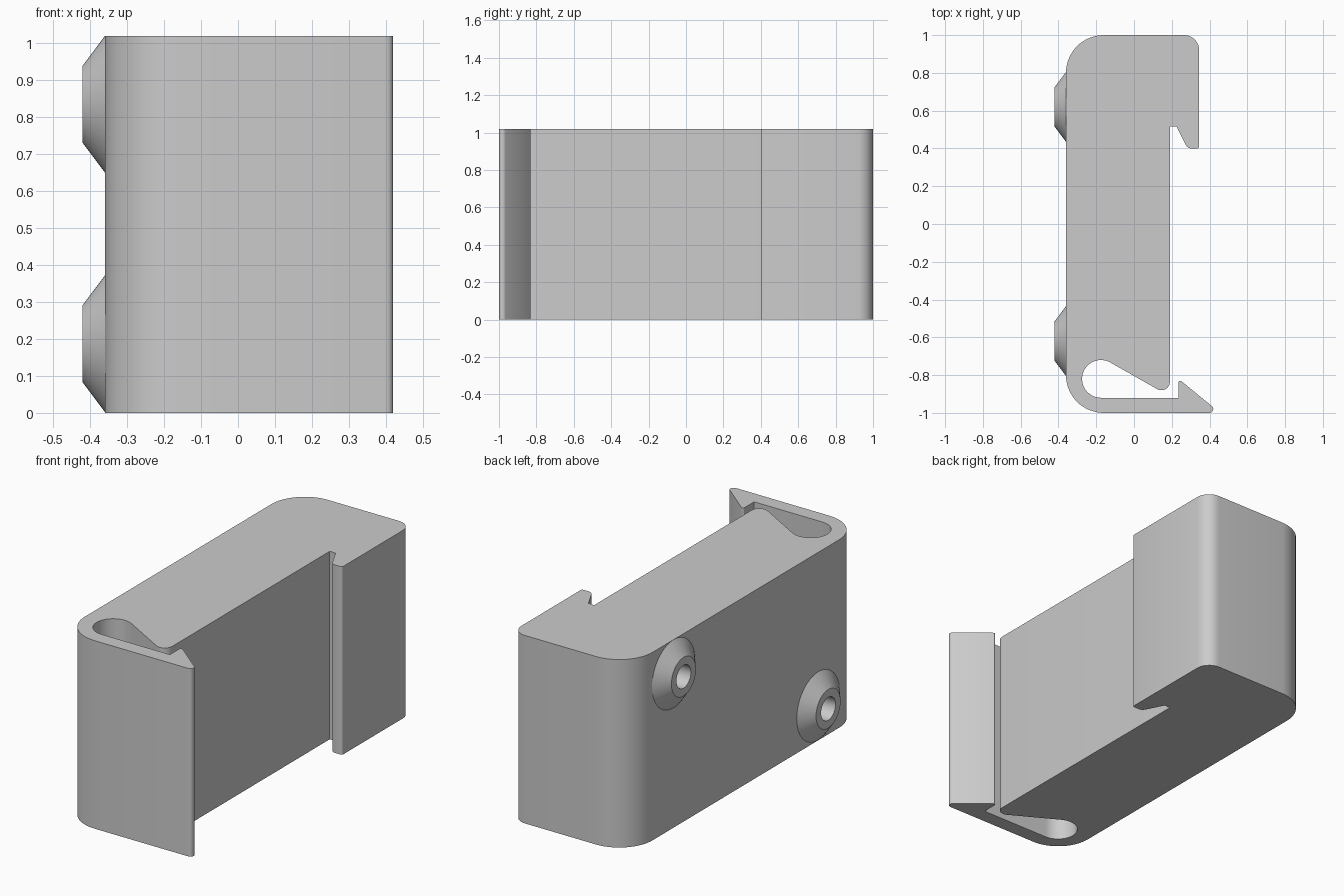
import bpy, bmesh, math
from mathutils import Matrix, Vector

if "Cube" in bpy.data.objects:
    bpy.data.objects.remove(bpy.data.objects["Cube"], do_unlink=True)

HEIGHT = 1.02

grey = bpy.data.materials.new("plain grey")
grey.use_nodes = True
grey.diffuse_color = (0.6, 0.6, 0.6, 1)
grey.node_tree.nodes["Principled BSDF"].inputs["Base Color"].default_value = grey.diffuse_color


def arc(cx, cy, r, start, end, steps):
    """Points along an arc, angles in degrees."""
    angles = [math.radians(start + (end - start) * i / steps) for i in range(steps + 1)]
    return [(cx + r * math.cos(a), cy + r * math.sin(a)) for a in angles]


def add_object(name, bm):
    bmesh.ops.recalc_face_normals(bm, faces=bm.faces)
    mesh = bpy.data.meshes.new(name)
    bm.to_mesh(mesh)
    bm.free()
    mesh.materials.append(grey)
    obj = bpy.data.objects.new(name, mesh)
    bpy.context.collection.objects.link(obj)
    return obj


def cone_along_x(name, x0, x1, r0, r1, y, z):
    bm = bmesh.new()
    place = Matrix.Translation(((x0 + x1) / 2, y, z)) @ Matrix.Rotation(math.pi / 2, 4, "Y")
    bmesh.ops.create_cone(bm, cap_ends=True, segments=48, radius1=r0, radius2=r1,
                          depth=x1 - x0, matrix=place)
    return add_object(name, bm)


def smooth(obj):
    bpy.ops.object.select_all(action="DESELECT")
    obj.select_set(True)
    bpy.context.view_layer.objects.active = obj
    bpy.ops.object.shade_smooth_by_angle(angle=math.radians(25))


# Clip profile, clockwise from the back wall
profile = (
    arc(-0.16, 0.8, 0.2, 180, 90, 16)              # outer rear corner
    + arc(0.265, 0.92, 0.08, 90, 0, 10)            # hook corner
    + arc(0.335, 0.41, 0.01, 0, -90, 3)            # hook tip
    + arc(0.305, 0.435, 0.035, -90, -155, 6)
    + [(0.225, 0.515), (0.19, 0.515)]              # hook notch
    + arc(0.145, -0.835, 0.045, 0, -120, 10)       # rounded lip
    + arc(-0.175, -0.82, 0.1, 60, 270, 24)         # slot end
    + [(0.235, -0.92)]
    + arc(0.245, -0.84, 0.01, 180, 50, 5)          # barb point
    + arc(0.4, -0.98, 0.02, 50, -90, 6)            # spring arm tip
    + arc(-0.16, -0.8, 0.2, 270, 180, 16)          # outer front corner
)

bm = bmesh.new()
face = bm.faces.new([bm.verts.new((x, y, 0)) for x, y in profile])
top = bmesh.ops.extrude_face_region(bm, geom=[face])["geom"]
bmesh.ops.translate(bm, vec=Vector((0, 0, HEIGHT)),
                    verts=[v for v in top if isinstance(v, bmesh.types.BMVert)])
body = add_object("clip_body", bm)

# Two tapered bosses on the back wall, each with a blind screw hole
for name, y, z in (("upper", 0.62, 0.835), ("lower", -0.62, 0.187)):
    boss = cone_along_x(name + "_boss", -0.42, -0.36, 0.105, 0.185, y, z)
    hole = cone_along_x(name + "_hole_cutter", -0.5, -0.15, 0.062, 0.062, y, z)
    hole.hide_render = True
    hole.hide_viewport = True
    for target in (body, boss):
        cut = target.modifiers.new("screw hole", "BOOLEAN")
        cut.operation = "DIFFERENCE"
        cut.solver = "EXACT"
        cut.object = hole
    smooth(boss)

smooth(body)
